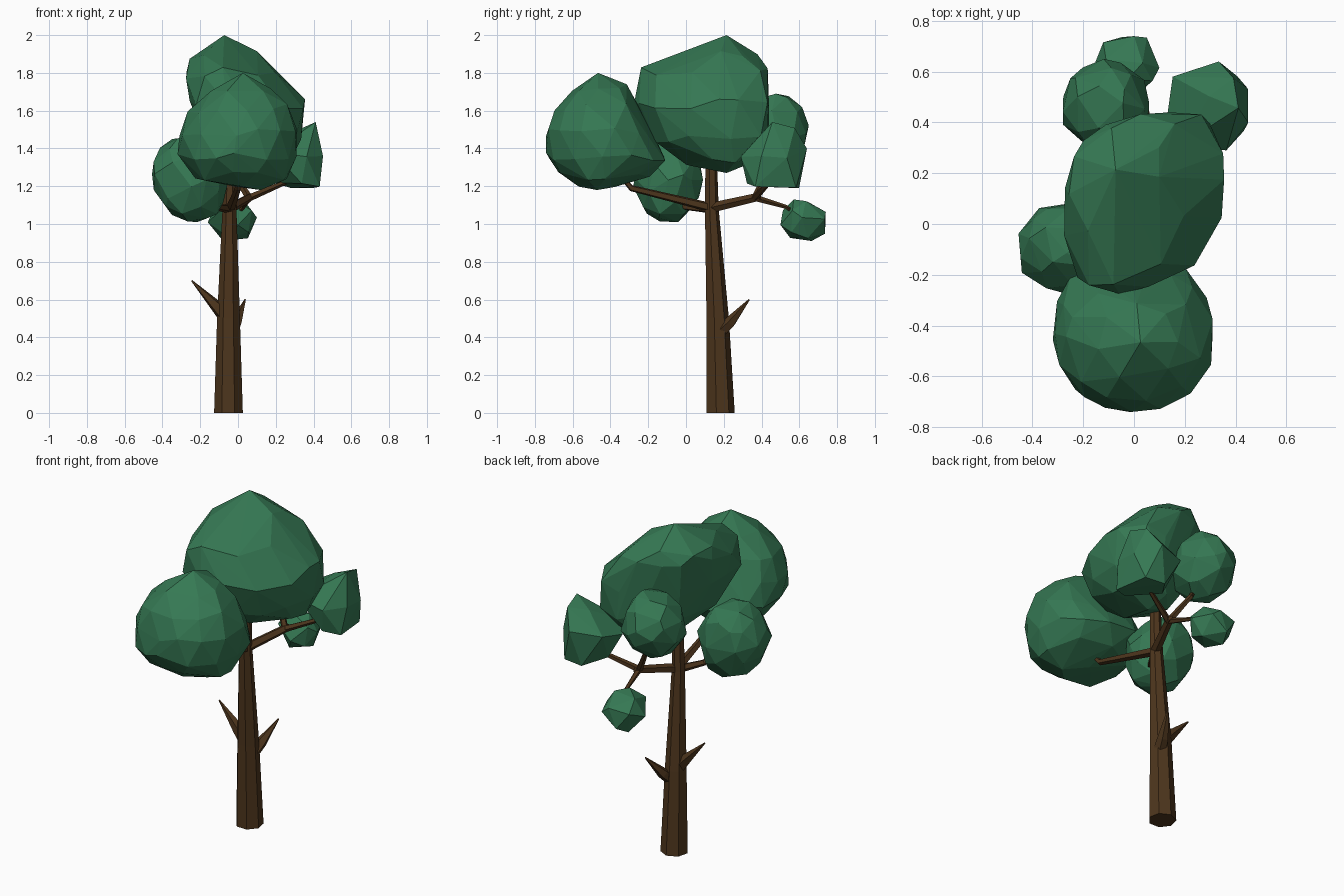
import bpy, bmesh, math, random
from mathutils import Vector

if "Cube" in bpy.data.objects:
    bpy.data.objects.remove(bpy.data.objects["Cube"])


def material(name, rgb):
    m = bpy.data.materials.new(name)
    m.diffuse_color = (*rgb, 1)
    m.use_nodes = True
    m.node_tree.nodes["Principled BSDF"].inputs["Base Color"].default_value = m.diffuse_color
    return m


LEAF = material("leaf_green", (0.036, 0.19, 0.088))
BARK = material("bark_brown", (0.075, 0.036, 0.012))


def finish(bm, name, mat):
    bmesh.ops.recalc_face_normals(bm, faces=bm.faces)
    me = bpy.data.meshes.new(name)
    bm.to_mesh(me)
    bm.free()
    me.materials.append(mat)
    ob = bpy.data.objects.new(name, me)
    bpy.context.collection.objects.link(ob)
    return ob


def limb(name, path, sides=5, turn=0.0):
    """Tapered faceted tube through (x, y, z, radius) stations."""
    bm = bmesh.new()
    pts = [Vector(p[:3]) for p in path]
    rings = []
    for i, p in enumerate(pts):
        d = (pts[min(i + 1, len(pts) - 1)] - pts[max(i - 1, 0)]).normalized()
        if sides > 5:                      # trunk keeps level rings
            d = Vector((0, 0, 1))
        ref = Vector((0, 1, 0)) if abs(d.z) > 0.9 else Vector((0, 0, 1))
        u = d.cross(ref).normalized()
        v = d.cross(u)
        ring = []
        for k in range(sides):
            a = turn + math.tau * k / sides
            ring.append(bm.verts.new(p + path[i][3] * (u * math.cos(a) + v * math.sin(a))))
        rings.append(ring)
    for a, b in zip(rings, rings[1:]):
        for k in range(sides):
            j = (k + 1) % sides
            bm.faces.new((a[k], a[j], b[j], b[k]))
    bm.faces.new(rings[0])
    bm.faces.new(rings[-1])
    return finish(bm, name, BARK)


def hull(name, pts, lo, hi):
    """Faceted convex clump through the points, stretched to an exact box."""
    mn = [min(p[k] for p in pts) for k in range(3)]
    mx = [max(p[k] for p in pts) for k in range(3)]
    bm = bmesh.new()
    for p in pts:
        bm.verts.new([lo[k] + (hi[k] - lo[k]) * (p[k] - mn[k]) / (mx[k] - mn[k]) for k in range(3)])
    bmesh.ops.convex_hull(bm, input=bm.verts)
    bmesh.ops.delete(bm, geom=[v for v in bm.verts if not v.link_faces], context='VERTS')
    return finish(bm, name, LEAF)


def foliage(name, lo, hi, count, taper, lean, seed):
    """Irregular round clump, narrower and leaning towards its top."""
    rng = random.Random(seed)
    spin = rng.random() * math.tau
    pts = []
    for i in range(count):
        z = 1 - 2 * (i + 0.5) / count
        a = spin + i * 2.39996
        r = math.sqrt(1 - z * z)
        p = Vector((r * math.cos(a), r * math.sin(a), z))
        s = 1.0 / math.sqrt(count)
        p += Vector([rng.uniform(-s, s) for _ in range(3)])
        p = p.normalized() * rng.uniform(0.95, 1.04)
        t = 1 - taper * p.z
        pts.append(Vector((p.x * t + lean[0] * p.z, p.y * t + lean[1] * p.z, p.z)))
    hull(name, pts, lo, hi)


def sliced(name, slices, lo, hi, power, shear, seed):
    """Clump from level slices: z, x range, y range, number of points."""
    rng = random.Random(seed)
    pts = []
    for z, x0, x1, y0, y1, n in slices:
        spin = rng.random() * math.tau
        for k in range(n):
            a = spin + math.tau * (k + rng.uniform(-0.25, 0.25)) / n
            c, s = math.cos(a), math.sin(a)
            f = (abs(c) ** power + abs(s) ** power) ** (-1 / power)  # rounded square
            dx = c * f * (x1 - x0) / 2
            pts.append(Vector(((x0 + x1) / 2 + dx,
                               (y0 + y1) / 2 + s * f * (y1 - y0) / 2 + shear * dx,
                               z + rng.uniform(-0.03, 0.03) * (n > 1))))
    hull(name, pts, lo, hi)


# Trunk
limb("trunk", [(-0.05, 0.18, 0, 0.078), (-0.05, 0.165, 0.5, 0.062),
               (-0.045, 0.135, 1.08, 0.038), (-0.04, 0.132, 1.34, 0.032)], 7, 0.2)

# Broken stubs low on the trunk
limb("left_stub", [(-0.06, 0.165, 0.50, 0.040), (-0.115, 0.165, 0.565, 0.033),
                   (-0.245, 0.17, 0.70, 0.004)])
limb("back_stub", [(-0.035, 0.17, 0.42, 0.038), (-0.01, 0.235, 0.48, 0.032),
                   (0.038, 0.335, 0.60, 0.004)])

# Branches carrying the foliage
limb("front_branch", [(-0.04, 0.14, 1.085, 0.026), (0.0, -0.29, 1.19, 0.017),
                      (0.0, -0.38, 1.30, 0.012)])
limb("left_branch", [(-0.04, 0.13, 1.08, 0.025), (-0.12, 0.0, 1.09, 0.018),
                     (-0.22, -0.08, 1.2, 0.012)])
limb("back_branch", [(-0.04, 0.13, 1.085, 0.028), (0.06, 0.37, 1.14, 0.023),
                     (0.07, 0.39, 1.145, 0.018)])
limb("right_twig", [(0.05, 0.36, 1.135, 0.02), (0.25, 0.44, 1.22, 0.013),
                    (0.29, 0.46, 1.32, 0.01)])
limb("upper_twig", [(0.06, 0.365, 1.135, 0.02), (-0.04, 0.44, 1.30, 0.014),
                    (-0.1, 0.46, 1.45, 0.01)])
limb("hanging_twig", [(0.06, 0.36, 1.14, 0.018), (0.03, 0.53, 1.09, 0.011),
                      (-0.02, 0.6, 1.04, 0.009)])

# Main crown
sliced("main_crown", [
    (2.00, -0.07, -0.07, 0.19, 0.19, 1),
    (1.89, -0.25, 0.10, 0.00, 0.33, 7),
    (1.80, -0.27, 0.20, -0.18, 0.36, 11),
    (1.64, -0.25, 0.35, -0.20, 0.36, 13),
    (1.46, -0.17, 0.33, -0.12, 0.36, 11),
    (1.34, -0.06, 0.27, 0.02, 0.31, 7),
    (1.27, 0.08, 0.08, 0.19, 0.19, 1),
], (-0.275, -0.275, 1.27), (0.355, 0.44, 2.0), 2.9, 0.25, 5)

# Large front clump, widest low down and reaching back under the crown
sliced("front_clump", [
    (1.80, 0.03, 0.03, -0.47, -0.47, 1),
    (1.72, -0.13, 0.17, -0.62, -0.32, 7),
    (1.61, -0.25, 0.26, -0.70, -0.25, 11),
    (1.48, -0.29, 0.31, -0.74, -0.18, 13),
    (1.36, -0.30, 0.30, -0.74, -0.11, 13),
    (1.26, -0.21, 0.25, -0.68, -0.20, 9),
    (1.20, -0.05, 0.12, -0.57, -0.38, 4),
], (-0.32, -0.74, 1.18), (0.31, -0.11, 1.80), 2.1, 0.0, 8)

# Small angular clump at the right
sliced("right_clump", [
    (1.53, 0.30, 0.42, 0.44, 0.58, 3),
    (1.39, 0.14, 0.45, 0.29, 0.64, 7),
    (1.21, 0.20, 0.45, 0.33, 0.60, 5),
], (0.13, 0.29, 1.19), (0.45, 0.64, 1.54), 2.6, 0.0, 4)

# Round clumps: name, box corners, points, taper, lean
CLUMPS = [
    ("left_clump", (-0.455, -0.28, 1.01), (-0.05, 0.09, 1.46), 42, 0.0, (-0.12, 0.05)),
    ("back_clump", (-0.28, 0.29, 1.30), (0.06, 0.65, 1.69), 36, 0.08, (0.0, 0.05)),
    ("hanging_clump", (-0.16, 0.50, 0.91), (0.10, 0.74, 1.13), 16, 0.0, (0.0, -0.05)),
]
for n, (name, lo, hi, count, taper, lean) in enumerate(CLUMPS):
    foliage(name, lo, hi, count, taper, lean, 22 + n)
